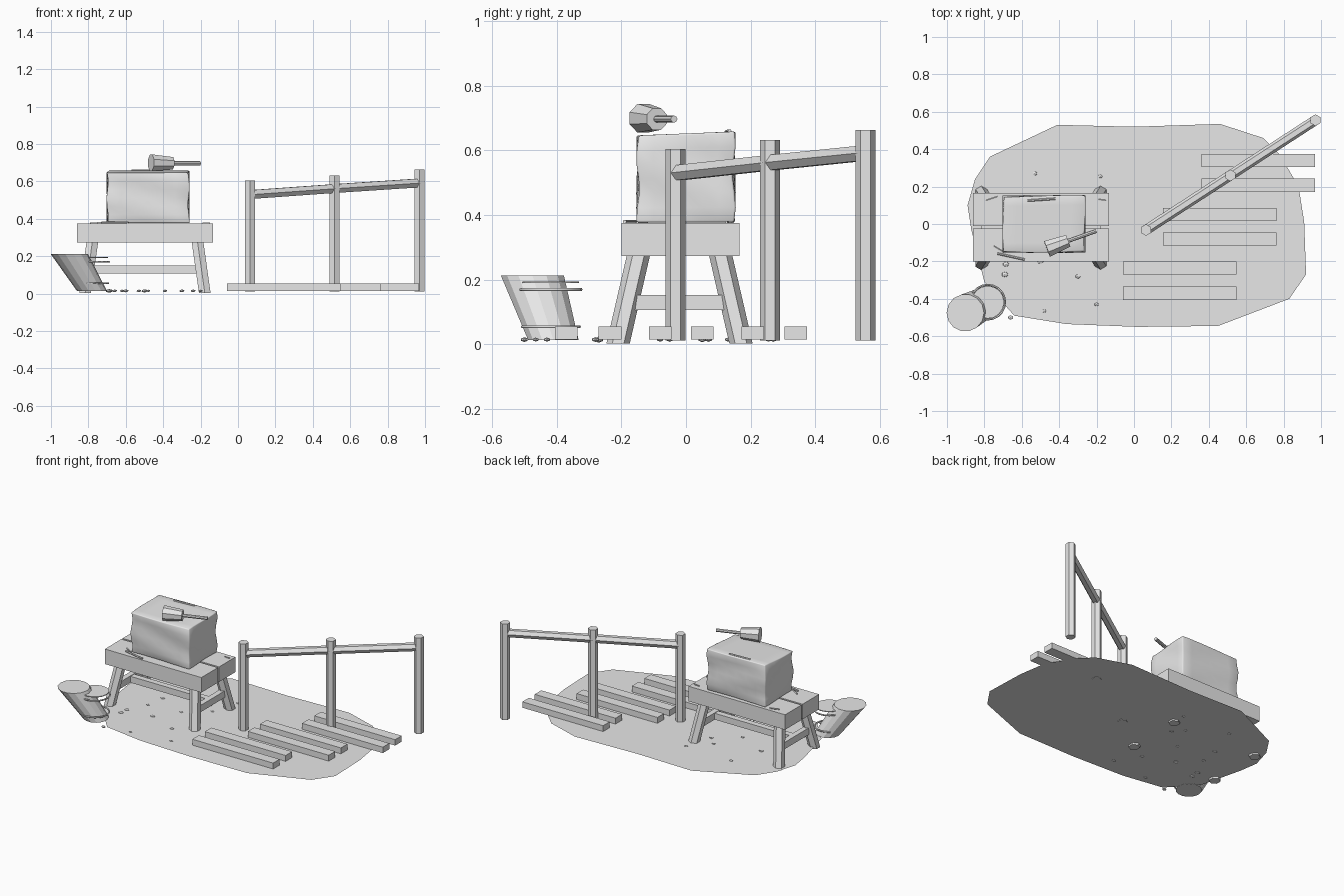
import bpy, bmesh, math, random
from mathutils import Vector

if "Cube" in bpy.data.objects:
    bpy.data.objects.remove(bpy.data.objects["Cube"])

random.seed(4)
grey = bpy.data.materials.new("plain grey")
grey.diffuse_color = (0.8, 0.8, 0.8, 1)
grey.use_nodes = True
grey.node_tree.nodes["Principled BSDF"].inputs["Base Color"].default_value = grey.diffuse_color


def make(name, bm, smooth=False):
    mesh = bpy.data.meshes.new(name)
    bmesh.ops.recalc_face_normals(bm, faces=bm.faces)
    for f in bm.faces:
        f.smooth = smooth
    bm.to_mesh(mesh)
    bm.free()
    mesh.materials.append(grey)
    ob = bpy.data.objects.new(name, mesh)
    bpy.context.collection.objects.link(ob)
    return ob


def box(name, x0, x1, y0, y1, z0, z1):
    bm = bmesh.new()
    bmesh.ops.create_cube(bm, size=1)
    for v in bm.verts:
        v.co = (x0 + (v.co.x + .5) * (x1 - x0), y0 + (v.co.y + .5) * (y1 - y0),
                z0 + (v.co.z + .5) * (z1 - z0))
    return make(name, bm)


def rod(name, a, b, r0, r1, sides, level=False, turn=0.0):
    """Tapered prism from a to b; level keeps both ends horizontal."""
    a, b = Vector(a), Vector(b)
    d = Vector((0, 0, 1)) if level else (b - a).normalized()
    u = Vector((0, 0, 1)).cross(d)
    u = u.normalized() if u.length > 1e-4 else Vector((1, 0, 0))
    w = d.cross(u)
    bm = bmesh.new()
    rings = []
    for c, r in ((a, r0), (b, r1)):
        angles = [turn + math.tau * i / sides for i in range(sides)]
        rings.append([bm.verts.new(c + r * (math.cos(t) * u + math.sin(t) * w)) for t in angles])
    for i in range(sides):
        j = (i + 1) % sides
        bm.faces.new((rings[0][i], rings[0][j], rings[1][j], rings[1][i]))
    bm.faces.new(rings[0][::-1])
    bm.faces.new(rings[1])
    return make(name, bm)


def hoop(name, centre, radius, thick, segs=20, sides=6):
    bm = bmesh.new()
    grid = []
    for i in range(segs):
        t = math.tau * i / segs
        grid.append([])
        for k in range(sides):
            p = math.tau * k / sides
            r = radius + thick * math.cos(p)
            grid[i].append(bm.verts.new(Vector(centre) + Vector(
                (r * math.cos(t), r * math.sin(t), thick * math.sin(p)))))
    for i in range(segs):
        for k in range(sides):
            i2, k2 = (i + 1) % segs, (k + 1) % sides
            bm.faces.new((grid[i][k], grid[i2][k], grid[i2][k2], grid[i][k2]))
    return make(name, bm, True)


# Ground patch
outline = [(-.89, .1), (-.85, .24), (-.77, .36), (-.41, .53), (0, .52), (.46, .535),
           (.69, .46), (.78, .37), (.88, .2), (.91, .01), (.92, -.27), (.83, -.4),
           (.45, -.545), (.02, -.55), (-.36, -.535), (-.64, -.49), (-.8, -.31), (-.87, -.03)]
bm = bmesh.new()
bm.faces.new([bm.verts.new((x, y, .015)) for x, y in reversed(outline)])
make("ground_patch", bm)

# Planks laid in three staggered pairs
for i, (x, y) in enumerate([(-.06, -.37), (-.06, -.235), (.155, -.08), (.155, .05),
                            (.36, .207), (.36, .34)]):
    box(f"plank_{i}", x, x + .607, y - .035, y + .035, .015, .055)

# Fence posts and rails
posts = [(.064, -.032, .605), (.515, .26, .632), (.97, .555, .663)]
for i, (x, y, top) in enumerate(posts):
    rod(f"fence_post_{i}", (x, y, .012), (x, y, top), .031, .031, 6, turn=math.pi / 6)
rail_z = (.53, .562, .592)
for i in range(2):
    ends = [(posts[k][0], posts[k][1], rail_z[k]) for k in (i, i + 1)]
    rod(f"fence_rail_{i}", *ends, .027, .027, 6)

# Workbench: two thick boards, splayed legs, H-shaped stretcher
cx, cy = -.4975, -.02
box("bench_board_front", -.86, -.135, -.2, -.023, .273, .375)
box("bench_board_back", -.86, -.135, -.01, .165, .273, .375)
for sx in (-1, 1):
    for sy in (-1, 1):
        rod("bench_leg", (cx + sx * .32, cy + sy * .19, .003),
            (cx + sx * .28, cy + sy * .125, .285), .036, .036, 6, level=True, turn=math.pi / 6)
    box("bench_end_stretcher", cx + sx * .3 - .018, cx + sx * .3 + .018, cy - .16, cy + .16, .107, .153)
box("bench_long_stretcher", cx - .29, cx + .29, cy - .02, cy + .02, .107, .15)

# Slightly uneven block on the bench
bm = bmesh.new()
bmesh.ops.create_cube(bm, size=1)
bmesh.ops.subdivide_edges(bm, edges=bm.edges, cuts=5, use_grid_fill=True)
for v in bm.verts:
    p = v.co.copy()
    wob = .005 * math.sin(9 * p.z + 4 * p.x + 5 * p.y)
    v.co = (-.481 + p.x * .436 + wob * p.x * 2, p.y * .298 + wob * p.y * 2,
            .515 + p.z * .275 + (p.z + .5) * (.012 * p.y))
block = make("block", bm, True)
bev = block.modifiers.new("edge", "BEVEL")
bev.width, bev.segments, bev.limit_method, bev.angle_limit = .006, 2, 'ANGLE', .8

# Chips and slivers on the block and bench
rod("block_chip", (-.57, .125, .658), (-.42, .135, .66), .006, .006, 6)
rod("bench_sliver_0", (-.73, -.158, .38), (-.585, -.19, .38), .006, .006, 6)
rod("bench_sliver_1", (-.79, .125, .378), (-.73, .145, .378), .004, .004, 5)
rod("bench_sliver_2", (-.75, -.12, .379), (-.7, -.15, .379), .005, .005, 5)
rod("bench_sliver_3", (-.19, .13, .378), (-.15, .125, .378), .004, .004, 5)

# Mallet resting on the block
rod("mallet_head", (-.465, -.133, .7), (-.352, -.09, .697), .048, .036, 8, turn=math.pi / 8)
rod("mallet_handle", (-.36, -.093, .697), (-.202, -.037, .697), .011, .011, 8)

# Leaning bucket with level hoops and a disc
rod("bucket_body", (-.78, -.41, .013), (-.902, -.475, .213), .08, .1, 14, level=True)
hoop("bucket_hoop_top", (-.782, -.418, .17), .093, .005)
hoop("bucket_hoop_low", (-.782, -.418, .055), .088, .005)
rod("bucket_disc", (-.782, -.418, .19), (-.782, -.418, .195), .087, .087, 16)

# Pebbles
spots = [(-.53, .27), (-.18, .255), (-.3, -.28), (-.2, -.43), (-.48, -.465), (-.66, -.5),
         (-.69, -.27), (-.685, -.215), (-.5, -.2), (-.39, -.05), (-.6, .05), (-.24, .07),
         (-.62, -.08), (-.3, .13)]
for i, (x, y) in enumerate(spots):
    bm = bmesh.new()
    bmesh.ops.create_icosphere(bm, subdivisions=1, radius=1)
    r = random.uniform(.012, .02)
    for v in bm.verts:
        v.co = (x + v.co.x * r, y + v.co.y * r * .8, .015 + v.co.z * r * .5)
    make(f"pebble_{i}", bm)
